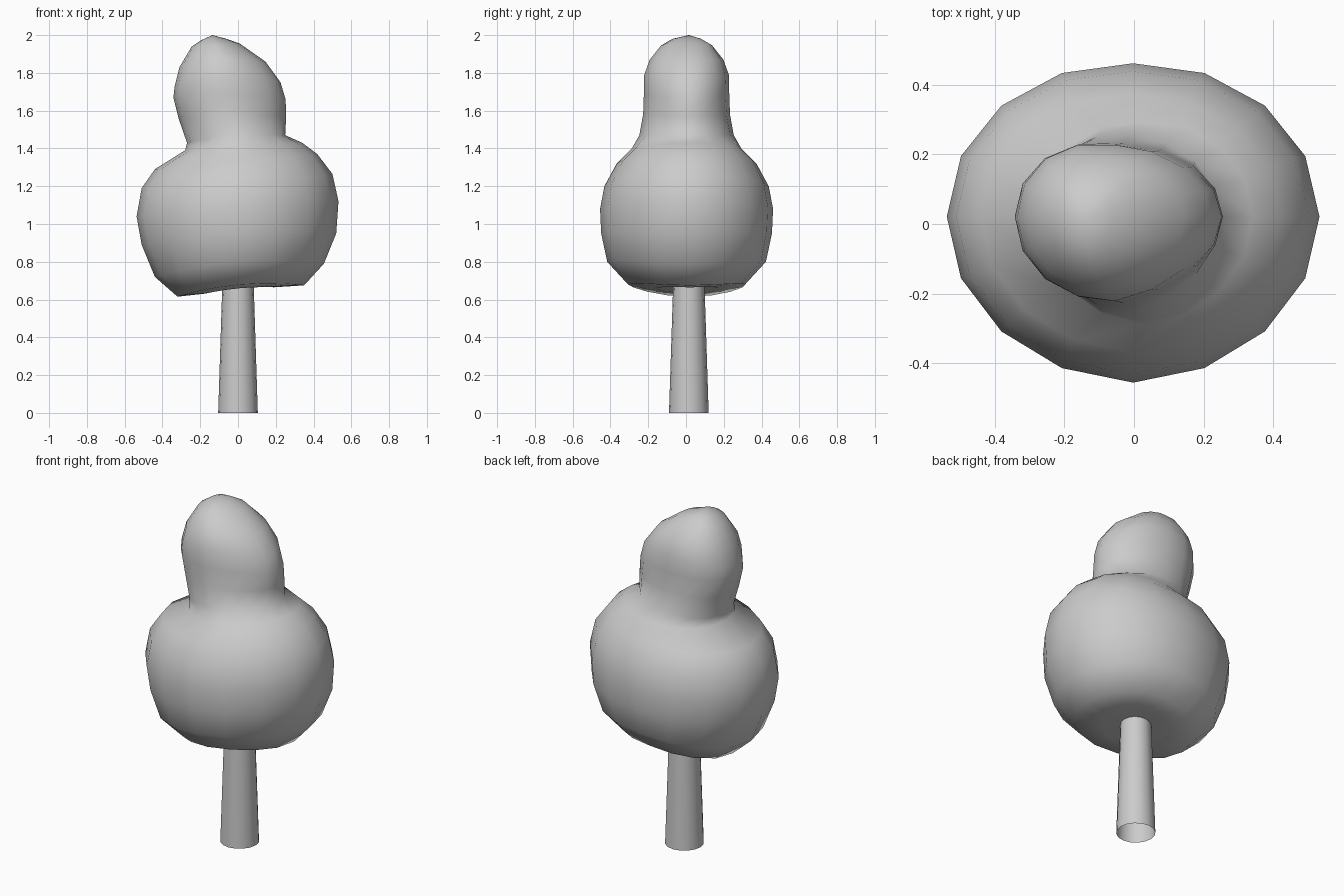
import bpy
import bmesh
import math

default = bpy.data.objects.get("Cube")
if default:
    bpy.data.objects.remove(default, do_unlink=True)

grey = bpy.data.materials.new("plain grey")
grey.use_nodes = True
COLOUR = (0.6, 0.6, 0.6, 1)
grey.diffuse_color = COLOUR
grey.node_tree.nodes["Principled BSDF"].inputs["Base Color"].default_value = COLOUR

SIDES = 16


def loft(name, rings, bottom=None, top=None, sharp=60):
    """Bridge rings of points; optional end points close the ends."""
    bm = bmesh.new()
    rows = [[bm.verts.new(p) for p in ring] for ring in rings]
    for low, high in zip(rows, rows[1:]):
        for i in range(SIDES):
            j = (i + 1) % SIDES
            bm.faces.new((low[i], low[j], high[j], high[i]))
    for point, row in ((bottom, rows[0]), (top, rows[-1])):
        if point:
            tip = bm.verts.new(point)
            for i in range(SIDES):
                bm.faces.new((row[i], row[(i + 1) % SIDES], tip))
    bmesh.ops.recalc_face_normals(bm, faces=bm.faces)
    mesh = bpy.data.meshes.new(name)
    bm.to_mesh(mesh)
    bm.free()
    mesh.materials.append(grey)
    obj = bpy.data.objects.new(name, mesh)
    bpy.context.collection.objects.link(obj)
    bpy.ops.object.select_all(action="DESELECT")
    obj.select_set(True)
    bpy.context.view_layer.objects.active = obj
    bpy.ops.object.shade_smooth_by_angle(angle=math.radians(sharp))
    return obj


def tilted_ring(xl, zl, xr, zr, depth, zm, egg=0.0):
    """Oval through a left and a right point, with its own height at front and back."""
    points = []
    for i in range(SIDES):
        c = math.cos(math.tau * i / SIDES)
        s = math.sin(math.tau * i / SIDES)
        x = (xl + xr) / 2 + c * (xr - xl) / 2
        y = 0.003 + 0.018 * abs(c) + depth * s * (1 - egg * c)
        z = (zl + zr) / 2 + c * (zr - zl) / 2 + (zm - (zl + zr) / 2) * s * s
        points.append((x, y, z))
    return points


# Canopy: wide lower lobe, neck and leaning upper lobe in one skin
canopy_rows = [
    (-0.17, 0.632, 0.19, 0.665, 0.17, 0.66),
    (-0.32, 0.615, 0.35, 0.675, 0.31, 0.68),
    (-0.44, 0.72, 0.455, 0.79, 0.42, 0.80),
    (-0.51, 0.89, 0.52, 0.95, 0.452, 0.95),
    (-0.537, 1.04, 0.532, 1.12, 0.458, 1.08),
    (-0.51, 1.19, 0.50, 1.265, 0.435, 1.20),
    (-0.44, 1.29, 0.42, 1.37, 0.37, 1.32),
    (-0.28, 1.39, 0.34, 1.43, 0.29, 1.40),
    (-0.27, 1.43, 0.25, 1.47, 0.25, 1.47, 0.1),
    (-0.315, 1.56, 0.255, 1.57, 0.23, 1.58, 0.1),
    (-0.342, 1.67, 0.252, 1.66, 0.226, 1.69, 0.12),
    (-0.335, 1.73, 0.225, 1.75, 0.224, 1.79, 0.12),
    (-0.31, 1.83, 0.145, 1.86, 0.195, 1.87, 0.1),
    (-0.245, 1.94, 0.01, 1.955, 0.135, 1.945),
    (-0.195, 1.973, -0.06, 1.98, 0.075, 1.98),
]
loft("canopy", [tilted_ring(*row) for row in canopy_rows],
     bottom=(0, 0.015, 0.675), top=(-0.135, 0.015, 2.0), sharp=80)


# Trunk: tapered tube, open underneath
def circle(radius, z):
    return [(radius * math.cos(math.tau * i / SIDES),
             0.015 + radius * math.sin(math.tau * i / SIDES), z) for i in range(SIDES)]


loft("trunk", [circle(0.105, 0), circle(0.083, 0.68)], top=(0, 0.015, 0.68))
